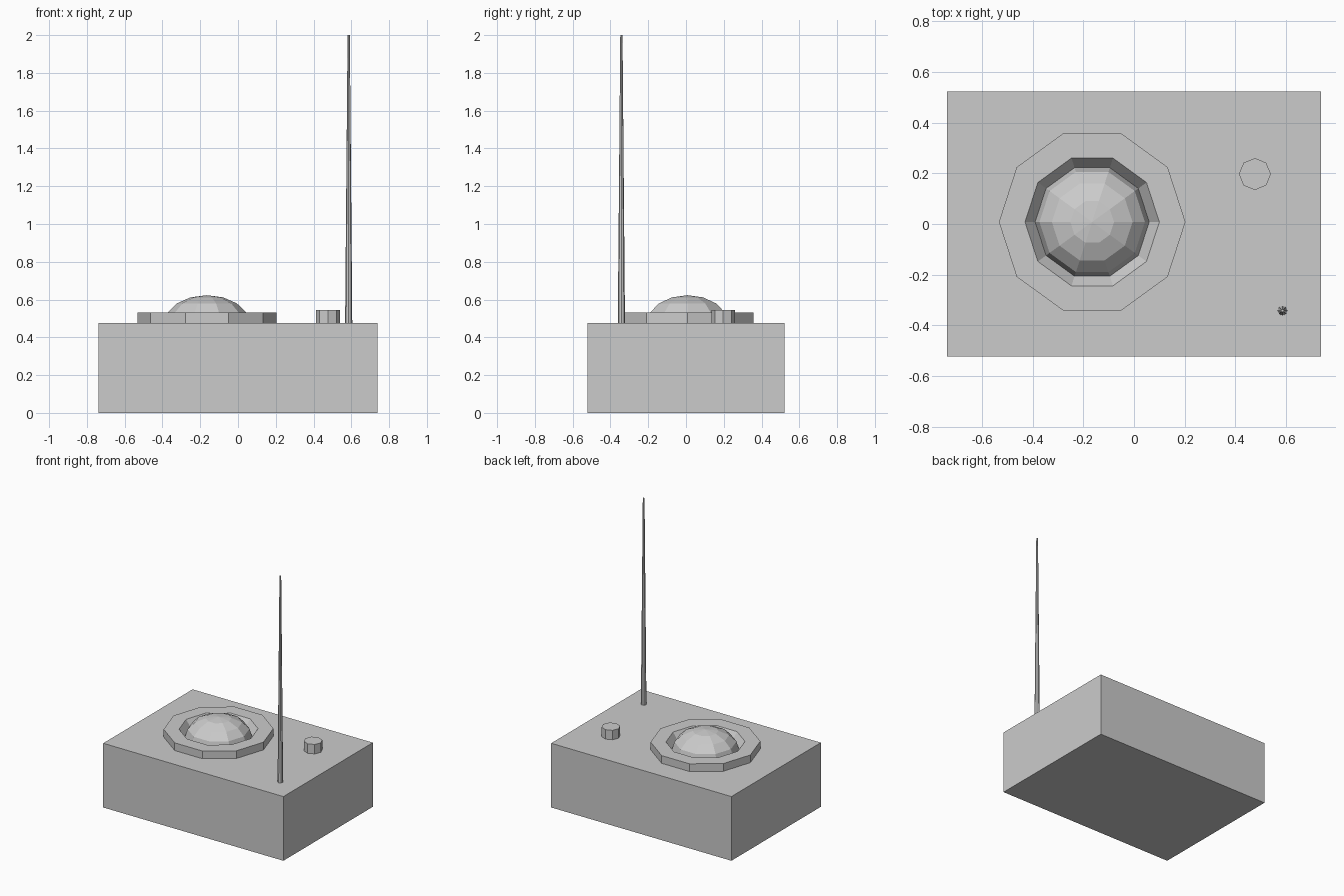
import bpy, bmesh, math

if "Cube" in bpy.data.objects:
    bpy.data.objects.remove(bpy.data.objects["Cube"])


def lathe(name, profile, sides, loc, closed=False):
    """Revolve (radius, z) points about z; radius 0 gives a pole."""
    bm = bmesh.new()
    rings = []
    for r, z in profile:
        if r == 0:
            rings.append([bm.verts.new((0, 0, z))] * sides)
        else:
            rings.append([bm.verts.new((r * math.cos(2 * math.pi * i / sides),
                                        r * math.sin(2 * math.pi * i / sides), z))
                          for i in range(sides)])
    pairs = list(zip(rings, rings[1:]))
    if closed:
        pairs.append((rings[-1], rings[0]))
    for a, b in pairs:
        for i in range(sides):
            j = (i + 1) % sides
            bm.faces.new(list(dict.fromkeys((a[i], a[j], b[j], b[i]))))
    if not closed:
        for ring in (rings[0], rings[-1]):
            if ring[0] is not ring[1]:
                bm.faces.new(ring)
    bmesh.ops.recalc_face_normals(bm, faces=bm.faces[:])
    mesh = bpy.data.meshes.new(name)
    bm.to_mesh(mesh)
    bm.free()
    ob = bpy.data.objects.new(name, mesh)
    ob.location = loc
    bpy.context.collection.objects.link(ob)
    return ob


TOP = 0.475  # height of the box top

# Box housing
bpy.ops.mesh.primitive_cube_add(size=1, location=(0, 0, TOP / 2))
body = bpy.context.object
body.name = "box_body"
body.scale = (1.475, 1.045, TOP)

# Raised ring with a sloping inner wall
centre = (-0.165, 0.008, TOP)
lathe("button_ring", [(0.368, 0), (0.368, 0.057), (0.265, 0.057), (0.225, 0)],
      10, centre, closed=True)

# Flattened dome button
dome = [(0.225 * math.cos(k * math.pi / 8), 0.148 * math.sin(k * math.pi / 8))
        for k in range(4)] + [(0, 0.148)]
lathe("dome_button", dome, 10, centre)

# Small knob
lathe("small_knob", [(0.063, 0), (0.063, 0.07)], 8, (0.477, 0.197, TOP))

# Tapered antenna
lathe("antenna", [(0.019, 0), (0.006, 2 - TOP)], 8, (0.586, -0.342, TOP))
